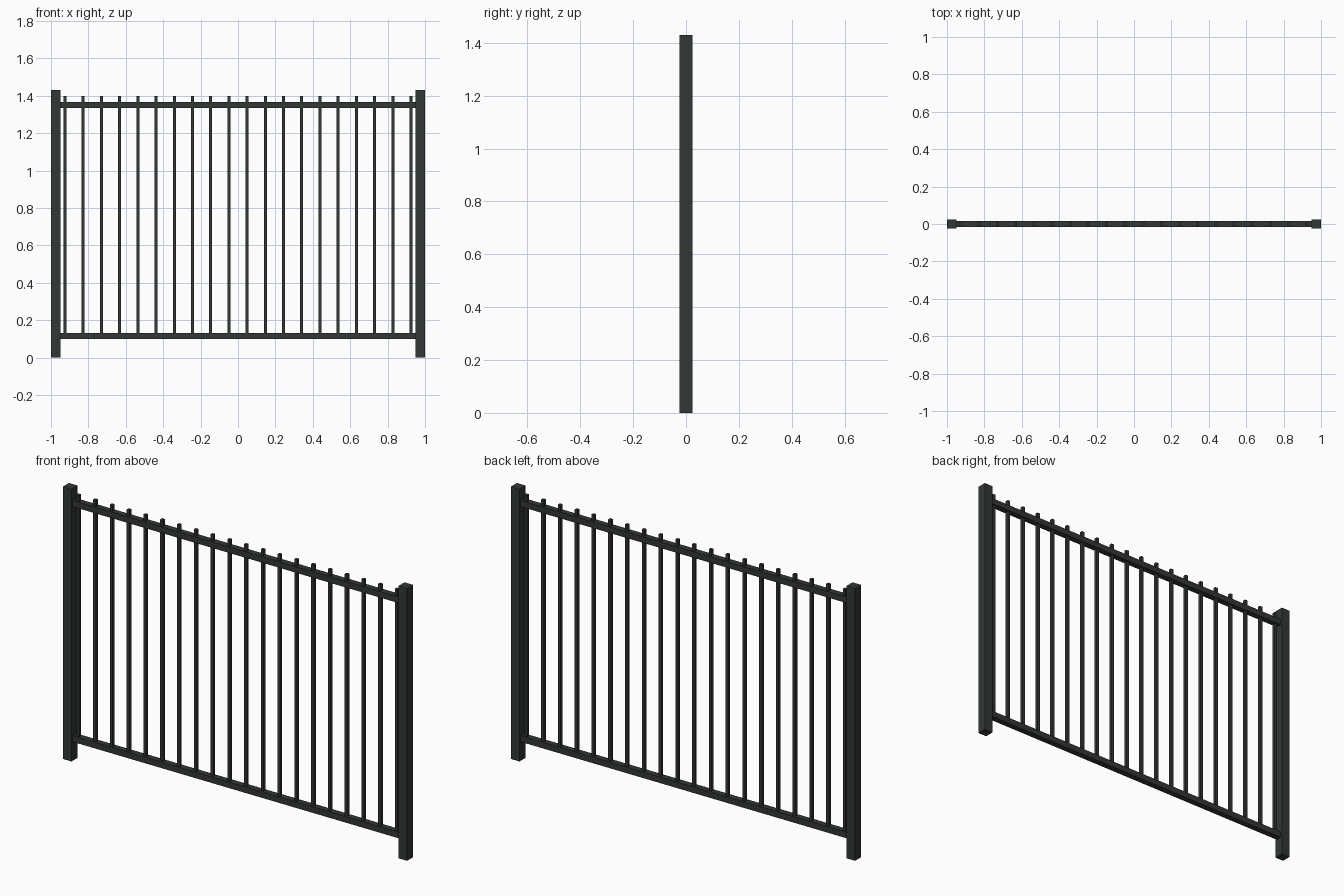
import bpy

if "Cube" in bpy.data.objects:
    bpy.data.objects.remove(bpy.data.objects["Cube"])

metal = bpy.data.materials.new("dark_metal")
metal.diffuse_color = (0.032, 0.038, 0.035, 1)
metal.use_nodes = True
metal.node_tree.nodes["Principled BSDF"].inputs["Base Color"].default_value = metal.diffuse_color


def box(name, x, y, z):
    """Box from (min, max) ranges on each axis."""
    ranges = (x, y, z)
    bpy.ops.mesh.primitive_cube_add(size=1, location=[(a + b) / 2 for a, b in ranges])
    ob = bpy.context.object
    ob.name = name
    ob.scale = [b - a for a, b in ranges]
    bpy.ops.object.transform_apply(location=False, rotation=False, scale=True)
    ob.data.materials.append(metal)
    return ob


# End posts
POST = 0.05
HEIGHT = 1.43
for side, cx in (("left", -0.975), ("right", 0.975)):
    box(f"{side}_post", (cx - POST / 2, cx + POST / 2), (-POST / 2, POST / 2), (0, HEIGHT))

# Horizontal rails between the posts
for name, z0 in (("bottom_rail", 0.10), ("top_rail", 1.335)):
    box(name, (-0.95, 0.95), (-0.016, 0.016), (z0, z0 + 0.032))

# Pickets: from the bottom rail up through the top rail
COUNT = 20
FIRST = -0.925
HALF = 0.008
for i in range(COUNT):
    cx = FIRST - 2 * FIRST * i / (COUNT - 1)
    box(f"picket_{i + 1:02d}", (cx - HALF, cx + HALF), (-HALF, HALF), (0.12, 1.40))
